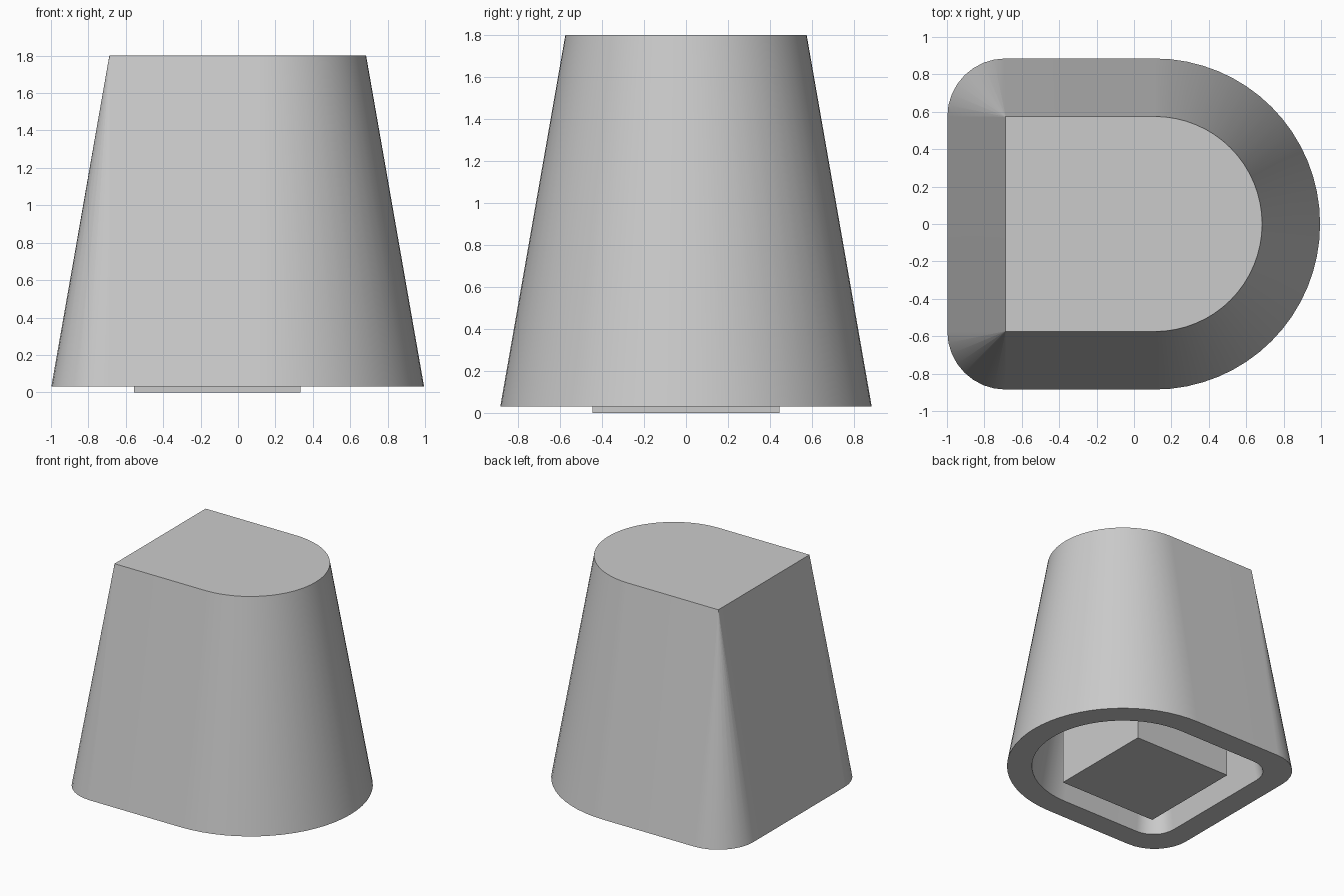
import bpy
import bmesh
from math import cos, sin, pi, radians

cube = bpy.data.objects.get("Cube")
if cube:
    bpy.data.objects.remove(cube, do_unlink=True)

grey = bpy.data.materials.new("light grey plastic")
grey.use_nodes = True
grey.diffuse_color = (0.6, 0.6, 0.6, 1)
grey.node_tree.nodes["Principled BSDF"].inputs["Base Color"].default_value = (0.6, 0.6, 0.6, 1)

LEFT, HALF, ARC_X = -0.688, 0.575, 0.11   # top outline of the cap
ARC_STEPS, CORNER_STEPS = 32, 8


def arc(cx, cy, r, start, end, steps):
    angles = [start + (end - start) * i / steps for i in range(steps + 1)]
    return [(cx + r * cos(a), cy + r * sin(a)) for a in angles]


def outline(offset, corner):
    """D-shaped outline: round on the +x side, two corners on the -x side."""
    half = HALF + offset
    x, y = LEFT - offset + corner, half - corner
    return (arc(ARC_X, 0, half, -pi / 2, pi / 2, ARC_STEPS)
            + arc(x, y, corner, pi / 2, pi, CORNER_STEPS)
            + arc(x, -y, corner, pi, 1.5 * pi, CORNER_STEPS))


def finish(bm, name):
    bmesh.ops.recalc_face_normals(bm, faces=bm.faces)
    mesh = bpy.data.meshes.new(name)
    bm.to_mesh(mesh)
    bm.free()
    mesh.materials.append(grey)
    ob = bpy.data.objects.new(name, mesh)
    bpy.context.collection.objects.link(ob)
    return ob


# Hollow cap: outer wall, rim, inner wall, with a closed top and ceiling
bm = bmesh.new()
sections = [(0.31, 0.31, 1.80, 0), (0.31, 0.31, 0.03, 1),
            (0.12, 0.20, 0.03, 1), (-0.155, 0.01, 1.60, 1)]
sections[0] = (0, 0.002, 1.80, 0)
rings = [[bm.verts.new((x, y, z)) for x, y in outline(offset, corner)]
         for offset, corner, z, _ in sections]
for a, b in zip(rings, rings[1:]):
    for i in range(len(a)):
        j = (i + 1) % len(a)
        bm.faces.new((a[i], a[j], b[j], b[i]))
bm.faces.new(rings[0])
bm.faces.new(rings[-1])
cap = finish(bm, "hollow_cap")

bpy.ops.object.select_all(action="DESELECT")
cap.select_set(True)
bpy.context.view_layer.objects.active = cap
bpy.ops.object.shade_smooth_by_angle(angle=radians(30))
weighted = cap.modifiers.new("even shading", "WEIGHTED_NORMAL")
weighted.keep_sharp = True

# Square stem from the ceiling to just below the rim
bm = bmesh.new()
bmesh.ops.create_cube(bm, size=1)
for v in bm.verts:
    v.co = (v.co.x * 0.89 - 0.11, v.co.y * 0.89, (v.co.z + 0.5) * 1.60)
finish(bm, "square_stem")
